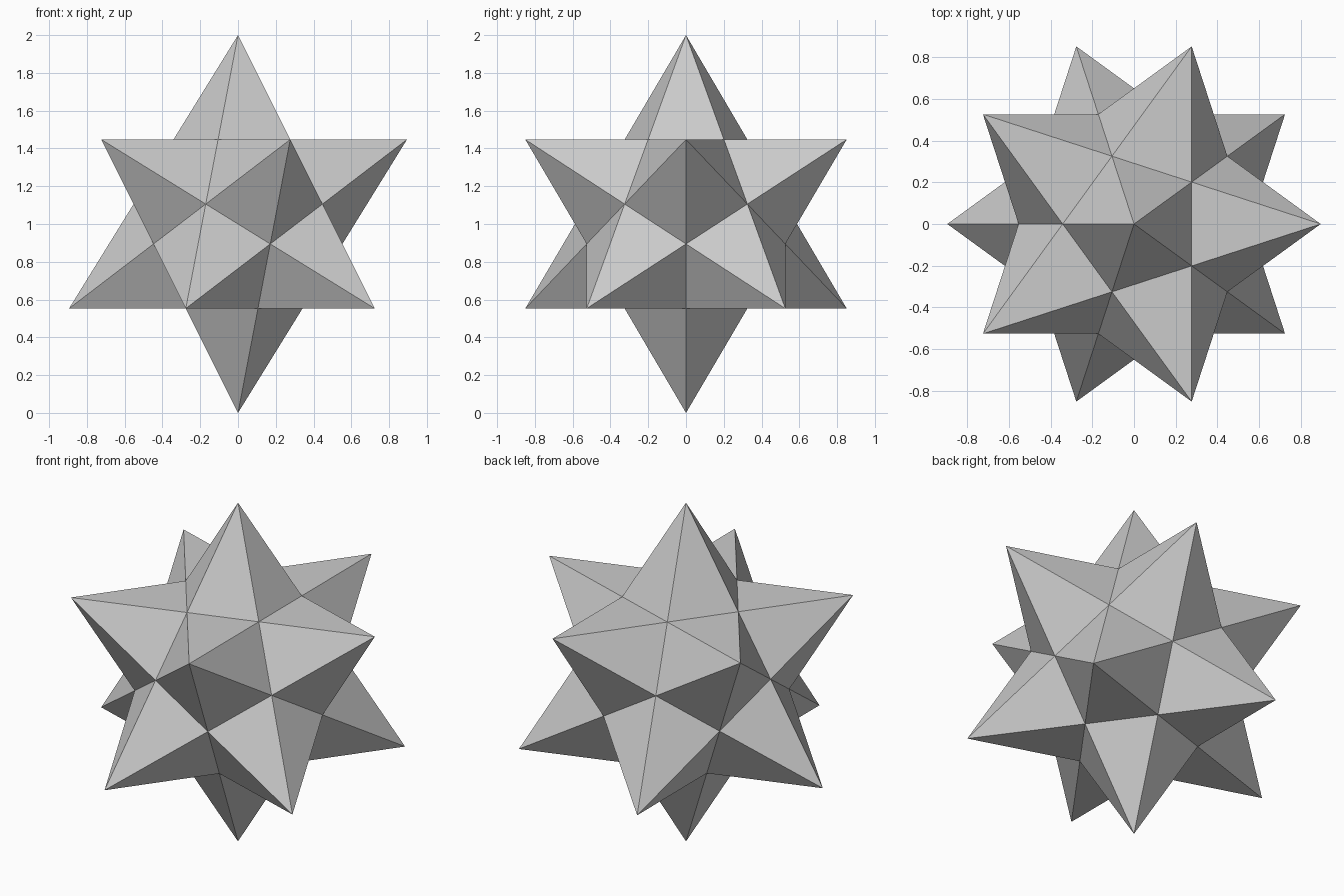
import bpy
import bmesh
import math
from mathutils import Vector

if "Cube" in bpy.data.objects:
    bpy.data.objects.remove(bpy.data.objects["Cube"])

CENTRE = Vector((0, 0, 1))
TIP_Z = 1 / math.sqrt(5)                      # height of the two rings of tips
CORNER_SCALE = TIP_Z / ((1 + 2 * TIP_Z) / 3)  # icosahedron face centre -> star valley

# Guide icosahedron: its 12 corners are the star tips
tips = [Vector((0, 0, 1)), Vector((0, 0, -1))]
for i in range(5):
    a = math.radians(72 * i)
    ring = Vector((2 * TIP_Z * math.cos(a), 2 * TIP_Z * math.sin(a), TIP_Z))
    tips += [ring, -ring]

guide = bmesh.new()
for t in tips:
    guide.verts.new(t)
bmesh.ops.convex_hull(guide, input=guide.verts)
guide.verts.index_update()
guide.faces.index_update()

# Star: a five-sided spike over every guide corner
star = bmesh.new()
tip_verts = {v.index: star.verts.new(v.co + CENTRE) for v in guide.verts}
valleys = {f.index: star.verts.new(f.calc_center_median() * CORNER_SCALE + CENTRE)
           for f in guide.faces}
for v in guide.verts:
    for e in v.link_edges:
        f1, f2 = e.link_faces
        star.faces.new((tip_verts[v.index], valleys[f1.index], valleys[f2.index]))
bmesh.ops.recalc_face_normals(star, faces=star.faces)

mesh = bpy.data.meshes.new("spiked_star")
star.to_mesh(mesh)
star.free()
guide.free()
bpy.context.collection.objects.link(bpy.data.objects.new("spiked_star", mesh))
